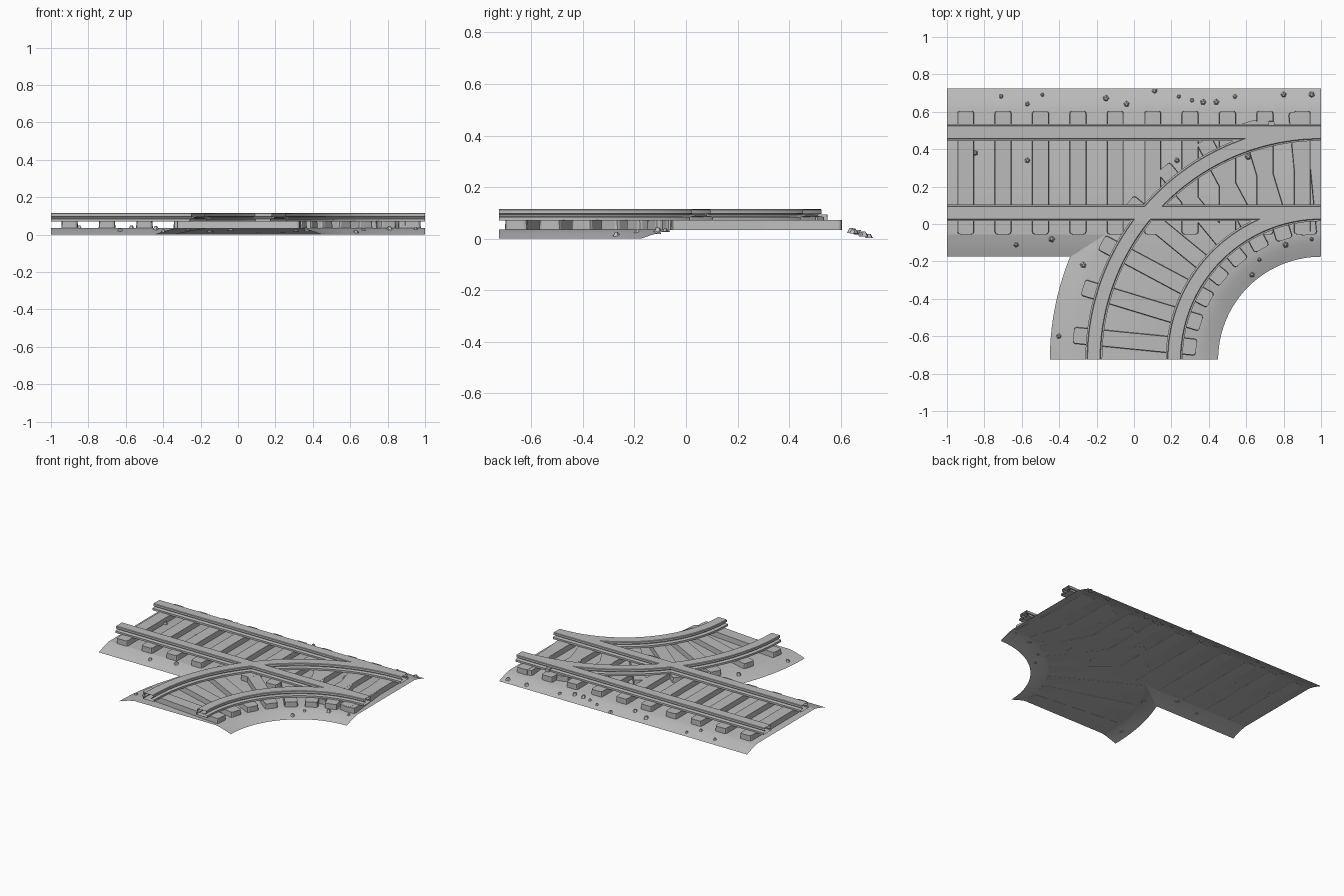
import bpy, bmesh, math, random
from mathutils import Vector, Matrix

random.seed(4)
old = bpy.data.objects.get("Cube")
if old:
    bpy.data.objects.remove(old, do_unlink=True)

GREY = (0.5, 0.5, 0.5, 1)
mat = bpy.data.materials.new("plain grey")
mat.use_nodes = True
mat.diffuse_color = GREY
mat.node_tree.nodes["Principled BSDF"].inputs["Base Color"].default_value = GREY

MID = 0.275                      # centre line of the straight track
PIVOT = Vector((1, -0.725, 0))   # centre of the curved track
GAUGE = 0.215                    # half distance between rails
BED = 0.035                      # height of the flat ground
HALF_TIE = 0.33


def finish(bm, name, smooth=False):
    mesh = bpy.data.meshes.new(name)
    bm.to_mesh(mesh)
    bm.free()
    mesh.materials.append(mat)
    obj = bpy.data.objects.new(name, mesh)
    bpy.context.collection.objects.link(obj)
    if smooth:
        bpy.ops.object.select_all(action='DESELECT')
        obj.select_set(True)
        bpy.context.view_layer.objects.active = obj
        bpy.ops.object.shade_smooth_by_angle(angle=math.radians(30))
    return obj


def arc(radius, steps=40):
    """Points from the front end round to the right-hand end."""
    angles = [math.pi - math.pi / 2 * i / steps for i in range(steps + 1)]
    return [PIVOT + Vector((math.cos(a), math.sin(a), 0)) * radius for a in angles]


def line(y, steps=1):
    return [Vector((-1 + 2 * i / steps, y, 0)) for i in range(steps + 1)]


def loft(bm, rows, closed=False):
    """Skin a list of equally long rows of points."""
    vs = [[bm.verts.new(p) for p in row] for row in rows]
    pairs = list(zip(vs, vs[1:])) + ([(vs[-1], vs[0])] if closed else [])
    for a, b in pairs:
        for i in range(len(a) - 1):
            bm.faces.new((a[i], a[i + 1], b[i + 1], b[i]))
    bmesh.ops.recalc_face_normals(bm, faces=bm.faces)


# Ground: offset from track centre and height, sloping at both shoulders
SHOULDER = [(0.45, 0.0), (0.41, 0.014), (0.37, 0.026), (HALF_TIE, BED)]
PROFILE = [(-o, z) for o, z in SHOULDER] + [(o, z) for o, z in reversed(SHOULDER)]
VALLEY = Vector((-0.15, MID - HALF_TIE, 0))
VALLEY_NORMAL = Vector((0.12, -0.19, 0))


def ground(name, path, profile, cuts=()):
    bm = bmesh.new()
    loft(bm, [[p + Vector((0, 0, z)) for p in path(o)] for o, z in profile])
    for point, normal in cuts:
        bmesh.ops.bisect_plane(bm, geom=bm.verts[:] + bm.edges[:] + bm.faces[:],
                               plane_co=point, plane_no=normal, clear_outer=True)
    for f in bm.faces:
        if f.normal.z < 0:
            f.normal_flip()
    finish(bm, name, True)


straight_path = lambda o: line(MID + o, 20)
ground("straight_ground", straight_path, PROFILE[3:])
ground("straight_front_shoulder", straight_path, PROFILE[:4], [(VALLEY, VALLEY_NORMAL)])
ground("curved_ground", lambda o: arc(1 + o), PROFILE,
       [(VALLEY, Vector((0, 1, 0))), (VALLEY, -VALLEY_NORMAL)])

# Rails: foot, narrow web and head, open at the ends
HALF_RAIL = [(0.045, 0.07), (0.045, 0.084), (0.022, 0.088), (0.022, 0.094),
             (0.036, 0.097), (0.036, 0.112), (0.033, 0.115)]
RAIL = HALF_RAIL + [(-o, z) for o, z in reversed(HALF_RAIL)]


def rail(name, path):
    bm = bmesh.new()
    loft(bm, [[p + Vector((0, 0, z)) for p in path(o)] for o, z in RAIL], closed=True)
    finish(bm, name, True)


for side, label in ((-1, "inner"), (1, "outer")):
    rail("straight_rail_" + label, lambda o: line(MID + side * GAUGE + o))
    rail("curved_rail_" + label, lambda o: arc(1 + side * GAUGE + o))


# Ties: rounded-corner blocks with slightly tapered sides
def block(name, centre, length, width, low, high, turn=0.0, bevel=0.014):
    bm = bmesh.new()
    bmesh.ops.create_cube(bm, size=1)
    for v in bm.verts:
        taper = 0.94 if v.co.z > 0 else 1
        v.co = Vector((v.co.x * length, v.co.y * width * taper,
                       high if v.co.z > 0 else low))
    upright = [e for e in bm.edges if abs(e.verts[0].co.z - e.verts[1].co.z) > 0.001]
    bmesh.ops.bevel(bm, geom=upright, offset=bevel, segments=2, profile=0.5,
                    affect='EDGES')
    bm.transform(Matrix.Translation(centre) @ Matrix.Rotation(turn, 4, 'Z'))
    return finish(bm, name)


for i in range(10):
    block("straight_tie", Vector((-0.9 + 0.2 * i, MID, 0)), 2 * HALF_TIE, 0.09,
          BED - 0.001, 0.073, math.pi / 2)
for i in range(8):
    a = math.pi / 2 * (1 + (i + 0.5) / 8)
    block("curved_tie", PIVOT + Vector((math.cos(a), math.sin(a), 0)), 2 * HALF_TIE,
          0.09, BED - 0.001, 0.072, a)

# Small switch fitting beside the rear rail
block("switch_fitting", Vector((0.735, 0.525, 0)), 0.03, 0.05, 0.07, 0.093, 0, 0.004)

# Scattered stones resting on the shoulders and between the ties
STONES = [(-0.71, 0.68), (-0.57, 0.64), (-0.49, 0.69), (-0.15, 0.67), (-0.04, 0.64),
          (0.11, 0.71), (0.24, 0.68), (0.31, 0.66), (0.37, 0.65), (0.44, 0.65),
          (0.54, 0.68), (0.8, 0.69), (0.95, 0.69), (-0.85, 0.38), (-0.57, 0.34),
          (0.23, 0.34), (0.61, 0.36), (-0.63, -0.11), (-0.44, -0.08), (-0.27, -0.22),
          (-0.4, -0.6), (0.63, -0.27), (0.67, -0.19), (0.81, -0.11), (0.95, -0.08)]


def height(x, y):
    offsets = [(Vector((x, y, 0)) - PIVOT).length - 1]
    if y > MID - 0.45:
        offsets.append(y - MID)
    off = min(abs(o) for o in offsets)
    return BED * min(1, max(0, (0.45 - off) / 0.12))


bm = bmesh.new()
for x, y in STONES:
    size = random.uniform(0.012, 0.02)
    spin = Matrix.Rotation(random.uniform(0, 6), 4, 'Z')
    place = Matrix.Translation((x, y, height(x, y) + size * 0.4))
    bmesh.ops.create_cone(bm, cap_ends=True, segments=5, radius1=size,
                          radius2=size * 0.4, depth=size, matrix=place @ spin)
finish(bm, "stones")
